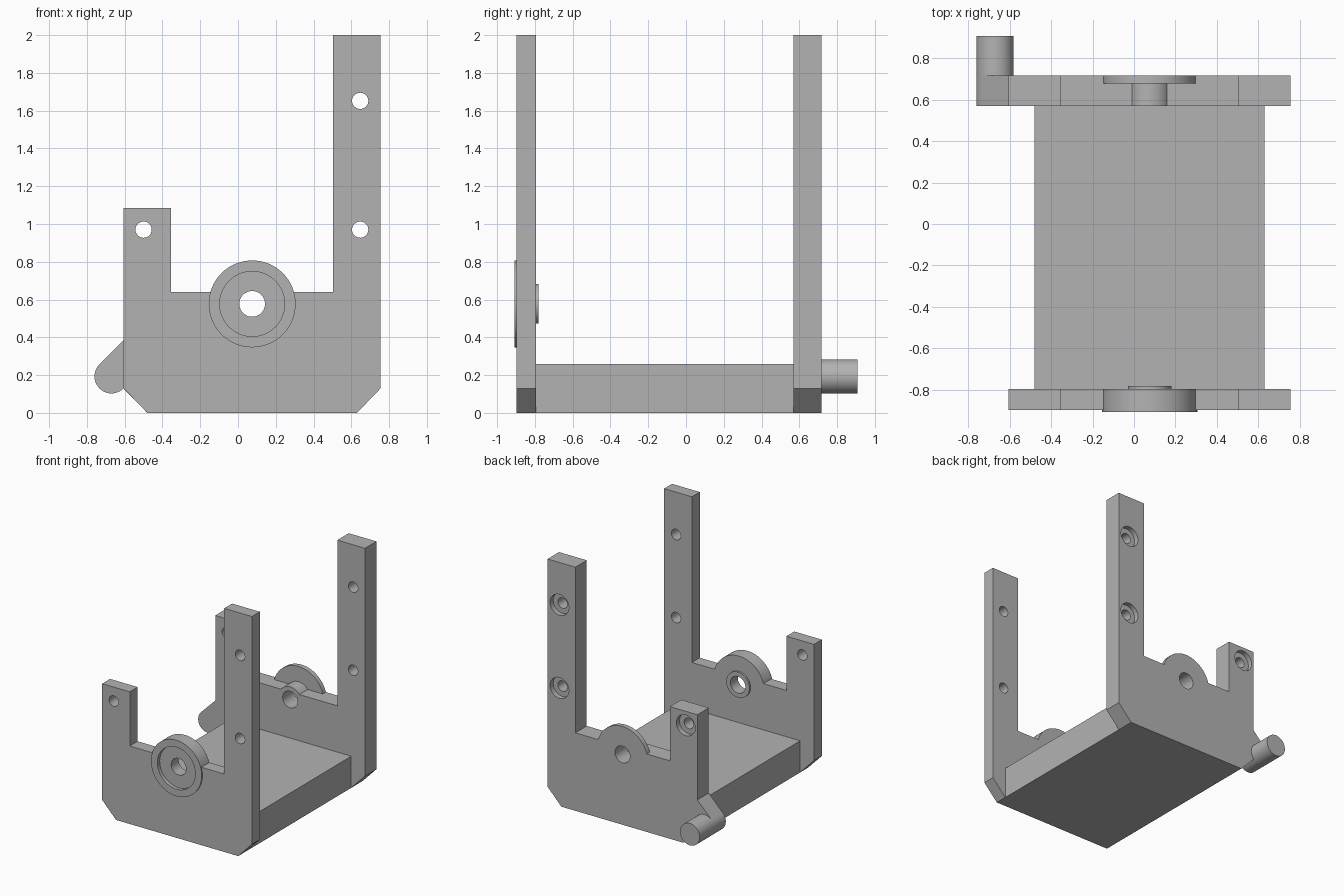
import bpy
import bmesh
from math import cos, sin, radians, tau
from mathutils import Vector

if "Cube" in bpy.data.objects:
    bpy.data.objects.remove(bpy.data.objects["Cube"], do_unlink=True)

GREY = (0.45, 0.45, 0.45, 1)
grey = bpy.data.materials.new("neutral grey")
grey.use_nodes = True
grey.diffuse_color = GREY
grey.node_tree.nodes["Principled BSDF"].inputs["Base Color"].default_value = GREY


def prism(name, outline, y0, y1):
    """Extrude an (x, z) outline from y0 to y1."""
    bm = bmesh.new()
    face = bm.faces.new([bm.verts.new((x, y0, z)) for x, z in outline])
    grown = bmesh.ops.extrude_face_region(bm, geom=[face])["geom"]
    verts = [v for v in grown if isinstance(v, bmesh.types.BMVert)]
    bmesh.ops.translate(bm, vec=Vector((0, y1 - y0, 0)), verts=verts)
    bmesh.ops.recalc_face_normals(bm, faces=bm.faces)
    mesh = bpy.data.meshes.new(name)
    bm.to_mesh(mesh)
    bm.free()
    mesh.materials.append(grey)
    obj = bpy.data.objects.new(name, mesh)
    bpy.context.collection.objects.link(obj)
    return obj


def disc(name, centre, r, y0, y1, n=64):
    cx, cz = centre
    ring = [(cx + r * cos(tau * i / n), cz + r * sin(tau * i / n)) for i in range(n)]
    return prism(name, ring, y0, y1)


def select(obj):
    bpy.ops.object.select_all(action="DESELECT")
    obj.select_set(True)
    bpy.context.view_layer.objects.active = obj


def combine(target, tool, operation):
    """Apply a boolean and drop the helper solid."""
    select(target)
    mod = target.modifiers.new("boolean", "BOOLEAN")
    mod.operation = operation
    mod.solver = "EXACT"
    mod.object = tool
    bpy.ops.object.modifier_apply(modifier=mod.name)
    bpy.data.objects.remove(tool, do_unlink=True)


def smooth(obj):
    select(obj)
    bpy.ops.object.shade_smooth_by_angle(angle=radians(30))


# Shared layout
FRONT = (-0.897, -0.795)
BACK = (0.569, 0.717)
END = 0.907
HUB = (0.075, 0.577)
PEG = (-0.67, 0.193)
PEG_R = 0.09
HOLES = [(-0.5, 0.97), (0.647, 0.97), (0.647, 1.652)]

# Plate outline: chamfered bottom, short arm on one side, tall arm on the other
plate = [(-0.605, 0.13), (-0.48, 0), (0.63, 0), (0.755, 0.13), (0.755, 2),
         (0.503, 2), (0.503, 0.64), (-0.355, 0.64), (-0.355, 1.085), (-0.605, 1.085)]

# The back plate also carries a rounded lug that holds the peg
lug = [(-0.605, 0.386)]
for i in range(25):
    a = radians(135 + 180 * i / 24)
    lug.append((PEG[0] + PEG_R * cos(a), PEG[1] + PEG_R * sin(a)))

front_plate = prism("front_plate", plate, *FRONT)
back_plate = prism("back_plate", plate[1:] + lug, *BACK)

# Hub flanges and inner collars
combine(front_plate, disc("flange", HUB, 0.23, -END, FRONT[1]), "UNION")
combine(front_plate, disc("collar", HUB, 0.105, -0.85, -0.78), "UNION")
combine(back_plate, disc("flange", HUB, 0.23, 0.678, BACK[1]), "UNION")
combine(back_plate, disc("collar", HUB, 0.105, BACK[0], 0.70), "UNION")

# Bearing recess, hub bores and screw holes
combine(front_plate, disc("recess", HUB, 0.172, -1, -0.877), "DIFFERENCE")
for obj in (front_plate, back_plate):
    combine(obj, disc("bore", HUB, 0.068, -1, 1), "DIFFERENCE")
    for spot in HOLES:
        combine(obj, disc("screw_hole", spot, 0.043, -1, 1, 32), "DIFFERENCE")

# Counterbores on the outside of the back plate
for spot in HOLES:
    combine(back_plate, disc("counterbore", spot, 0.085, 0.677, 1, 48), "DIFFERENCE")

# Floor block between the plates
prism("base_block", [(-0.48, 0), (0.63, 0), (0.63, 0.26), (-0.48, 0.26)],
      FRONT[1], BACK[0])

# Peg sticking out behind the lug
peg = disc("peg", PEG, PEG_R, BACK[1], END, 48)

for obj in (front_plate, back_plate, peg):
    smooth(obj)
